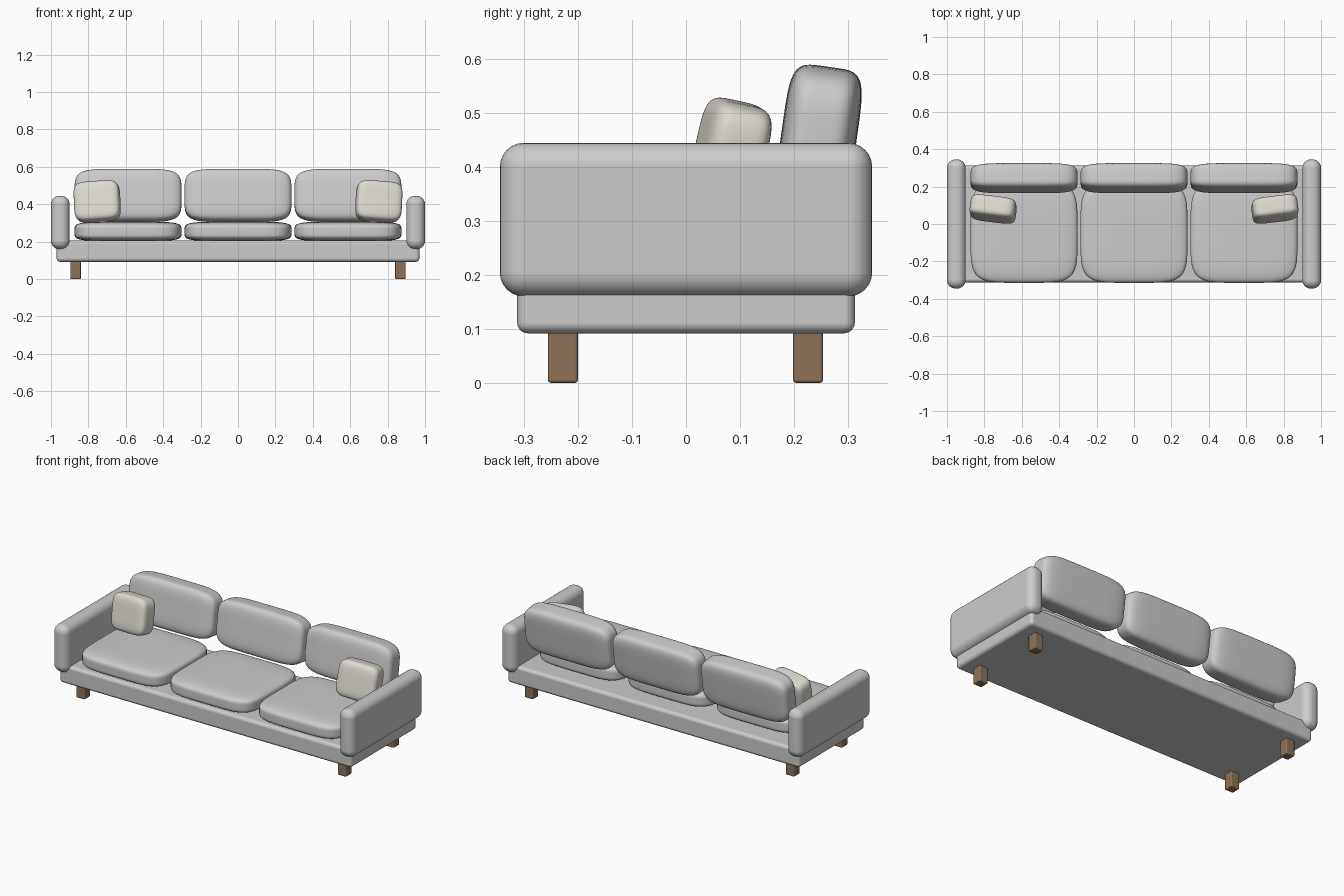
import bpy, bmesh
from math import radians

if "Cube" in bpy.data.objects:
    bpy.data.objects.remove(bpy.data.objects["Cube"])


def material(name, rgb):
    m = bpy.data.materials.new(name)
    m.diffuse_color = (*rgb, 1)
    m.use_nodes = True
    m.node_tree.nodes["Principled BSDF"].inputs["Base Color"].default_value = m.diffuse_color
    return m


def add_object(name, bm, mat=None):
    me = bpy.data.meshes.new(name)
    bm.to_mesh(me)
    bm.free()
    ob = bpy.data.objects.new(name, me)
    bpy.context.collection.objects.link(ob)
    if mat:
        me.materials.append(mat)
    for p in me.polygons:
        p.use_smooth = True
    return ob


def rounded_box(name, lo, hi, radius, segments=4, mat=None):
    bm = bmesh.new()
    bmesh.ops.create_cube(bm, size=1)
    for v in bm.verts:
        v.co = [(a + b) / 2 + c * (b - a) for a, b, c in zip(lo, hi, v.co)]
    ob = add_object(name, bm, mat)
    bev = ob.modifiers.new("round", 'BEVEL')
    bev.width, bev.segments = radius, segments
    bev.harden_normals = True
    return ob


def cushion(name, center, size, rot=(0, 0, 0), mat=None, n=5):
    # puffy box: subdivided cube pushed onto a superellipsoid
    bm = bmesh.new()
    bmesh.ops.create_cube(bm, size=2)
    bmesh.ops.subdivide_edges(bm, edges=bm.edges[:], cuts=19, use_grid_fill=True)
    for v in bm.verts:
        k = sum(abs(c) ** n for c in v.co) ** (1 / n)
        v.co = [c / k * s / 2 for c, s in zip(v.co, size)]
    ob = add_object(name, bm, mat)
    ob.location = center
    ob.rotation_euler = [radians(a) for a in rot]
    return ob


wood = material("wood", (0.27, 0.17, 0.10))
cream = material("cream", (0.72, 0.70, 0.63))

# base platform
rounded_box("base", (-0.97, -0.313, 0.092), (0.97, 0.313, 0.205), 0.02)

# arms, legs and throw pillows, mirrored left and right
for side, s in (("left", -1), ("right", 1)):
    x0, x1 = sorted((s * 0.90, s * 1.0))
    rounded_box(side + "_arm", (x0, -0.345, 0.16), (x1, 0.345, 0.445), 0.045, 6)
    x0, x1 = sorted((s * 0.84, s * 0.896))
    for end, y in (("front", -0.228), ("back", 0.226)):
        rounded_box(f"{side}_{end}_leg", (x0, y - 0.028, 0), (x1, y + 0.028, 0.10),
                    0.006, 2, wood)
    cushion(side + "_throw_pillow", (s * 0.753, 0.08, 0.415), (0.245, 0.116, 0.214),
            (-12, s * 4, s * 7), cream)

# three seat cushions and three leaning back cushions
for label, x in (("left", -0.588), ("middle", 0), ("right", 0.588)):
    cushion(label + "_seat_cushion", (x, -0.047, 0.255), (0.572, 0.535, 0.104))
    cushion(label + "_back_cushion", (x, 0.245, 0.447), (0.572, 0.14, 0.28), (-8, 0, 0))
